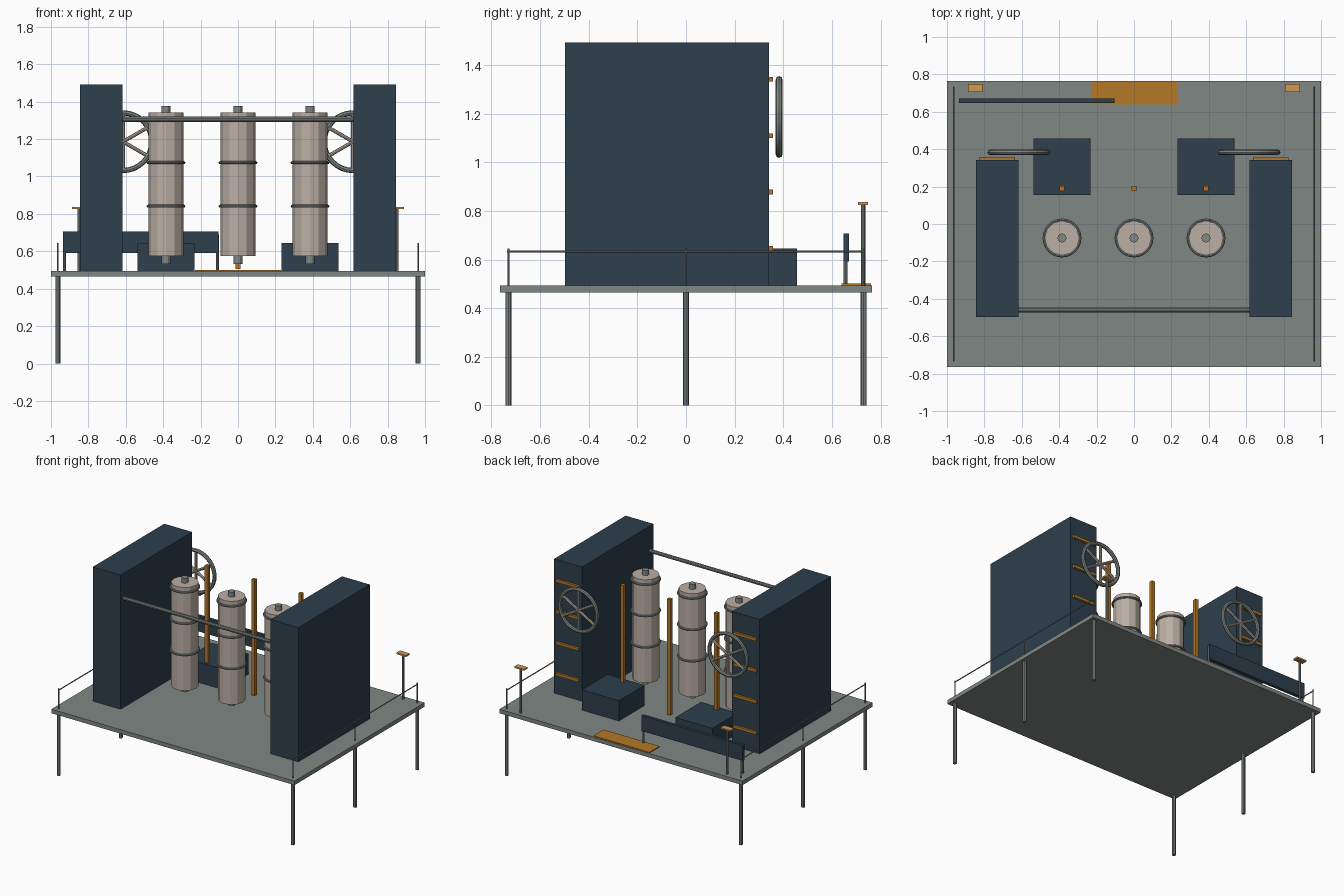
import bpy, math
from mathutils import Vector

if "Cube" in bpy.data.objects:
    bpy.data.objects.remove(bpy.data.objects["Cube"])


def material(name, rgb):
    m = bpy.data.materials.new(name)
    m.diffuse_color = (*rgb, 1)
    m.use_nodes = True
    m.node_tree.nodes["Principled BSDF"].inputs["Base Color"].default_value = m.diffuse_color
    return m


BLUE = material("dark_blue", (0.026, 0.05, 0.075))
GREY = material("steel_grey", (0.215, 0.245, 0.23))
BEIGE = material("beige", (0.50, 0.43, 0.37))
ORANGE = material("orange_brown", (0.46, 0.19, 0.02))
TAN = material("light_orange", (0.62, 0.32, 0.09))


def finish(name, mat, smooth=False):
    o = bpy.context.object
    o.name = name
    o.data.materials.append(mat)
    if smooth:
        bpy.ops.object.shade_smooth_by_angle()
    return o


def box(name, mat, x, y, z):
    """Box from (min, max) ranges."""
    bpy.ops.mesh.primitive_cube_add(size=1)
    o = bpy.context.object
    o.location = [(a + b) / 2 for a, b in (x, y, z)]
    o.scale = [b - a for a, b in (x, y, z)]
    bpy.ops.object.transform_apply(location=False, rotation=False, scale=True)
    return finish(name, mat)


def rod(name, mat, a, b, r, sides=8, smooth=False):
    """Cylinder between two points."""
    a, b = Vector(a), Vector(b)
    d = b - a
    bpy.ops.mesh.primitive_cylinder_add(vertices=sides, radius=r, depth=d.length,
                                        location=(a + b) / 2,
                                        rotation=d.to_track_quat('Z', 'Y').to_euler())
    return finish(name, mat, smooth)


def ring(name, mat, loc, major, minor, rot=(0, 0, 0), seg=32):
    bpy.ops.mesh.primitive_torus_add(location=loc, rotation=rot, major_radius=major,
                                     minor_radius=minor, major_segments=seg, minor_segments=8)
    return finish(name, mat, True)


DECK = 0.494

# deck
box("deck", GREY, (-1, 1), (-0.764, 0.764), (0.464, DECK))

for s, side in ((-1, "left"), (1, "right")):
    def span(a, b):
        return tuple(sorted((s * a, s * b)))

    # legs and side railing
    for y in (-0.73, 0, 0.73):
        rod(side + "_leg", GREY, (s * 0.963, y, 0), (s * 0.963, y, 0.47), 0.013)
        rod(side + "_rail_post", GREY, (s * 0.963, y, DECK - 0.005), (s * 0.963, y, 0.645), 0.004)
    rod(side + "_rail", GREY, (s * 0.963, -0.735, 0.633), (s * 0.963, 0.735, 0.633), 0.004)

    # tall cabinet with rungs on its back
    box(side + "_cabinet", BLUE, span(0.617, 0.845), (-0.498, 0.341), (DECK, 1.492))
    for z in (0.646, 0.878, 1.109, 1.341):
        box(side + "_rung", ORANGE, span(0.635, 0.825), (0.341, 0.357), (z - 0.01, z + 0.01))

    # spoked wheel
    c = Vector((s * 0.615, 0.383, 1.186))
    ring(side + "_wheel_rim", GREY, c, 0.154, 0.014, (math.pi / 2, 0, 0))
    for k in range(3):
        a = math.radians(30 + 60 * k)
        d = Vector((math.cos(a), 0, math.sin(a))) * 0.15
        rod(side + "_wheel_spoke", BEIGE, c - d, c + d, 0.01)

    # low machine block
    box(side + "_block", BLUE, span(0.232, 0.537), (0.155, 0.457), (DECK, 0.645))

    # lamp post with flat top
    rod(side + "_lamp_post", GREY, (s * 0.848, 0.728, DECK - 0.005), (s * 0.848, 0.728, 0.828), 0.009)
    box(side + "_lamp_top", TAN, span(0.808, 0.888), (0.707, 0.749), (0.825, 0.836))

# vertical tanks with bands, pipe stubs and rods behind them
for x in (-0.385, 0, 0.385):
    rod("tank", BEIGE, (x, -0.075, 0.574), (x, -0.075, 1.342), 0.093, 12)
    rod("tank_pipe_bottom", GREY, (x, -0.075, 0.532), (x, -0.075, 0.58), 0.024, 12)
    rod("tank_pipe_top", GREY, (x, -0.075, 1.335), (x, -0.075, 1.378), 0.024, 12)
    for z in (0.841, 1.074, 1.307):
        ring("tank_band", GREY, (x, -0.075, z), 0.096, 0.008, seg=24)
    box("guide_rod", ORANGE, (x - 0.013, x + 0.013), (0.177, 0.203), (0.505, 1.365))

# cross bar between cabinets
rod("cross_bar", GREY, (-0.625, -0.46, 1.306), (0.625, -0.46, 1.306), 0.0135, 10)

# back board on two posts
box("back_board", BLUE, (-0.936, -0.103), (0.648, 0.671), (0.592, 0.707))
for x in (-0.928, -0.11):
    rod("board_post", GREY, (x, 0.656, DECK - 0.005), (x, 0.656, 0.69), 0.008)

# entry mat
box("entry_mat", ORANGE, (-0.23, 0.23), (0.64, 0.76), (DECK - 0.002, 0.501))
